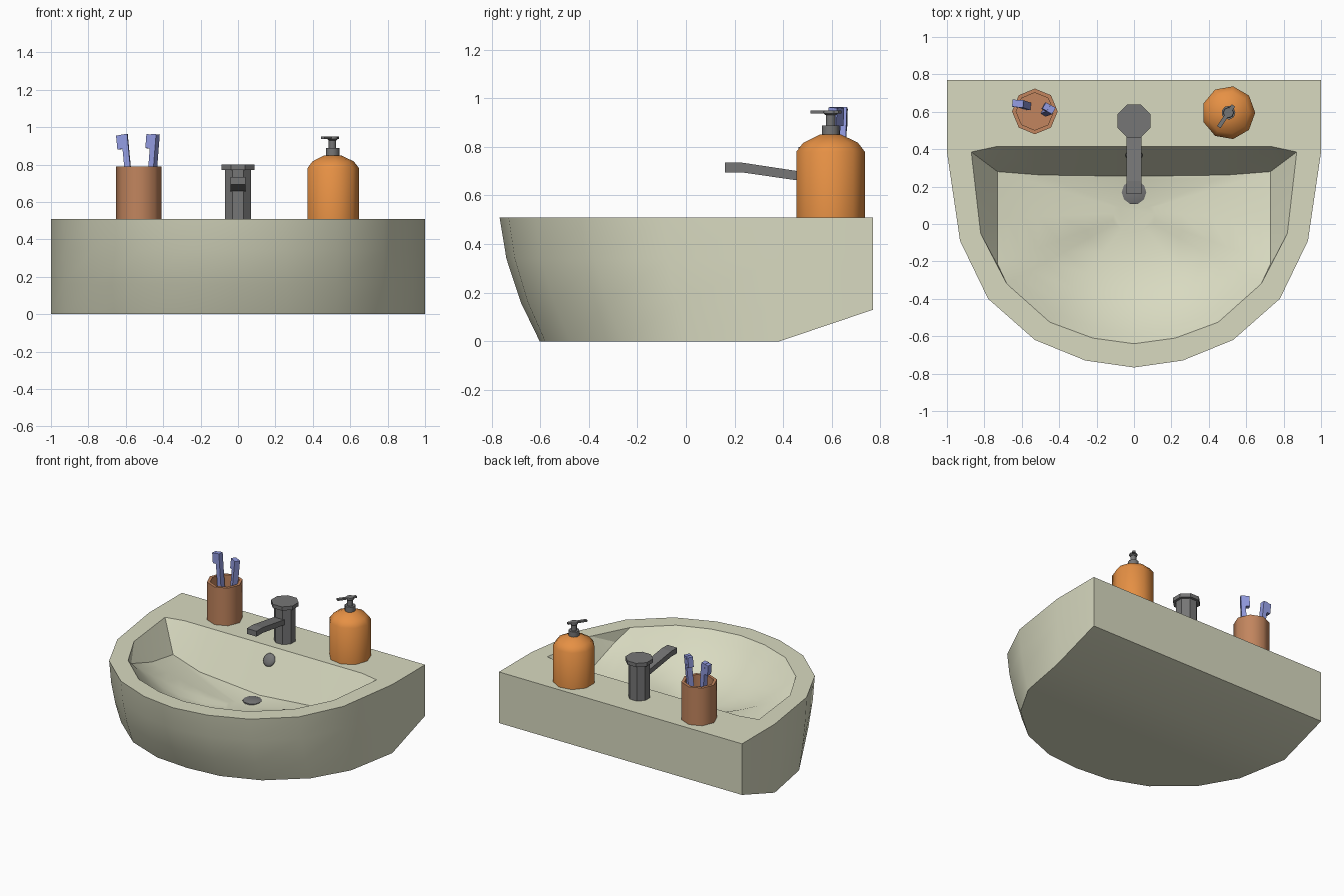
import bpy, bmesh, math
from mathutils import Matrix, Vector

cube = bpy.data.objects.get("Cube")
if cube:
    bpy.data.objects.remove(cube, do_unlink=True)


def material(name, rgb):
    m = bpy.data.materials.new(name)
    m.use_nodes = True
    m.diffuse_color = (*rgb, 1)
    m.node_tree.nodes["Principled BSDF"].inputs["Base Color"].default_value = (*rgb, 1)
    return m


ceramic = material("pale ceramic", (0.69, 0.7, 0.53))
metal = material("grey metal", (0.18, 0.18, 0.182))
clay = material("brown clay", (0.54, 0.235, 0.112))
orange = material("orange plastic", (0.79, 0.28, 0.058))
blue = material("blue plastic", (0.29, 0.33, 0.75))


def finish(name, bm, mat, angle=35):
    bmesh.ops.remove_doubles(bm, verts=bm.verts, dist=0.0005)
    bmesh.ops.recalc_face_normals(bm, faces=bm.faces)
    mesh = bpy.data.meshes.new(name)
    bm.to_mesh(mesh)
    bm.free()
    mesh.materials.append(mat)
    mesh.shade_smooth()
    mesh.set_sharp_from_angle(angle=math.radians(angle))
    ob = bpy.data.objects.new(name, mesh)
    bpy.context.collection.objects.link(ob)


def face(bm, points):
    bm.faces.new([bm.verts.new(p) for p in points])


def bridge(bm, a, b, closed=True):
    """Quads between two point rows of equal length."""
    for i in range(len(a) - (not closed)):
        j = (i + 1) % len(a)
        face(bm, [a[i], a[j], b[j], b[i]])


def mirrored(half):
    """Close a half outline whose points on x = 0 are shared."""
    return half + [(-p[0], *p[1:]) for p in reversed(half) if p[0] > 0]


def lathe(name, profile, centre, sides, mat, turn=0.0, angle=50):
    bm = bmesh.new()
    rows = [[(centre[0] + r * math.cos(turn + i * math.tau / sides),
              centre[1] + r * math.sin(turn + i * math.tau / sides), z)
             for i in range(sides)] for r, z in profile]
    for a, b in zip(rows, rows[1:]):
        bridge(bm, a, b)
    face(bm, rows[0])
    face(bm, rows[-1])
    finish(name, bm, mat, angle)


def add_box(bm, size, at, frame):
    bmesh.ops.create_cube(bm, size=1, matrix=frame @ Matrix.Translation(at)
                          @ Matrix.Diagonal((*size, 1)))


# Basin shell: outline as x, y and how far the foot tucks in
RIM = 0.51
BEND = 0.385
outer = [(1, 0.77, 0), (1, BEND, 0), (0.93, -0.09, 0.09), (0.78, -0.40, 0.14),
         (0.53, -0.62, 0.145), (0.26, -0.73, 0.15), (0, -0.767, 0.165)]
inner = [(0.73, 0.415), (0.87, BEND), (0.82, -0.05), (0.68, -0.32),
         (0.45, -0.525), (0.22, -0.61), (0, -0.64)]


def level(z, tuck):
    half = []
    for x, y, foot in outer:
        lift = 0.13 + z * 0.745
        half.append((x, y + foot * tuck, lift if y > BEND else z))
    return mirrored(half)


bm = bmesh.new()
levels = [level(RIM, 0), level(0.34, 0.17), level(0.16, 0.53), level(0, 1)]
for a, b in zip(levels, levels[1:]):
    bridge(bm, a, b)
bottom = levels[-1]
face(bm, bottom[1:-1])
face(bm, [bottom[0], bottom[1], bottom[-2], bottom[-1]])
bridge(bm, levels[0], mirrored([(x, y, RIM) for x, y in inner]))

# Basin bowl: dished floor rising to the front rim
low_point = Vector((0, 0.06, 0.2))
front = [(x, y, RIM) for x, y in reversed(inner[3:])]
side = [(0.731, -0.21, 0.43), (0.73, 0.03, 0.35), (0.73, 0.28, 0.31)]
back = [(0.5, 0.262, 0.25), (0, 0.255, 0.212)]
loop = mirrored(front + side + back)
rings = []
for s in (1, 0.92, 0.82, 0.7, 0.55, 0.35, 0.15):
    ring = []
    for p in loop:
        d = Vector(p) - low_point
        steepness = 2.7 if p[2] == RIM else 1.8
        ring.append(low_point + Vector((d.x * s, d.y * s, d.z * s ** steepness)))
    rings.append(ring)
for a, b in zip(rings, rings[1:]):
    bridge(bm, a, b)
face(bm, rings[-1])

# Basin bowl: steep back and side walls
low = [side[2]] + back
top = [(p[0], 0.415, RIM) for p in low]
corner, flank, shoulder = [(x, y, RIM) for x, y in inner[1:4]]
for sx in (1, -1):
    def flip(points):
        return [(sx * x, y, z) for x, y, z in points]
    bridge(bm, flip(top), flip(low), closed=False)
    face(bm, flip([corner, top[0], side[2]]))
    face(bm, flip([corner, side[2], side[1]]))
    face(bm, flip([corner, side[1], flank]))
    face(bm, flip([flank, side[1], side[0]]))
    face(bm, flip([flank, side[0], shoulder]))
finish("basin", bm, ceramic, 28)

# Drain and overflow
lathe("drain_plug", [(0.066, 0.195), (0.066, 0.21), (0.045, 0.217)], (0, 0.17), 10, metal)
bm = bmesh.new()
bmesh.ops.create_uvsphere(bm, u_segments=12, v_segments=8, radius=0.047,
                          matrix=Matrix.Translation((0, 0.367, 0.432))
                          @ Matrix.Rotation(math.radians(-30), 4, "X")
                          @ Matrix.Diagonal((1, 0.4, 1, 1)))
finish("overflow_cover", bm, metal, 60)

# Tap: octagonal column, cap and rising spout
eighth = math.pi / 8
lathe("tap_column", [(0.075, 0.5), (0.075, 0.78)], (0, 0.55), 8, metal, eighth, 30)
lathe("tap_cap", [(0.095, 0.772), (0.095, 0.8)], (0, 0.55), 8, metal, eighth, 30)
spout = [(0.16, 0.735), (0.23, 0.735), (0.54, 0.688), (0.54, 0.65),
         (0.23, 0.695), (0.16, 0.695)]
bm = bmesh.new()
left, right = [[(x, y, z) for y, z in spout] for x in (0.04, -0.04)]
bridge(bm, left, right)
for ends in (left, right):
    face(bm, ends)
finish("tap_spout", bm, metal, 5)

# Hollow cup
lathe("cup", [(0.122, 0.505), (0.122, 0.79), (0.1, 0.79), (0.1, 0.54)],
      (-0.53, 0.602), 8, clay, math.pi / 2)


# Toothbrushes leaning in the cup
def toothbrush(name, base, tip, yaw):
    base, tip = Vector(base), Vector(tip)
    length = (tip - base).length
    lean = Vector((0, 0, 1)).rotation_difference(tip - base).to_matrix().to_4x4()
    frame = Matrix.Translation(base) @ lean @ Matrix.Rotation(yaw, 4, "Z")
    bm = bmesh.new()
    add_box(bm, (0.032, 0.04, length), (0, 0, length / 2), frame)
    add_box(bm, (0.03, 0.038, 0.075), (0.029, 0, length - 0.04), frame)
    finish(name, bm, blue, 5)


toothbrush("toothbrush_right", (-0.568, 0.63, 0.545), (-0.607, 0.643, 0.962), math.radians(175))
toothbrush("toothbrush_left", (-0.475, 0.6, 0.545), (-0.442, 0.612, 0.962), math.radians(150))

# Soap bottle with pump
spot = (0.505, 0.595)
lathe("soap_bottle", [(0.143, 0.505), (0.143, 0.78), (0.114, 0.817), (0.045, 0.85)],
      spot, 9, orange)
lathe("pump_collar", [(0.037, 0.845), (0.037, 0.888)], spot, 9, metal)
lathe("pump_stem", [(0.02, 0.885), (0.02, 0.937)], spot, 8, metal)
lathe("pump_head", [(0.022, 0.93), (0.03, 0.938), (0.027, 0.95)], spot, 8, metal)
bm = bmesh.new()
turn = Matrix.Translation((*spot, 0.944)) @ Matrix.Rotation(math.radians(236), 4, "Z")
add_box(bm, (0.14, 0.022, 0.012), (0.023, 0, 0), turn)
finish("pump_nozzle", bm, metal, 5)
